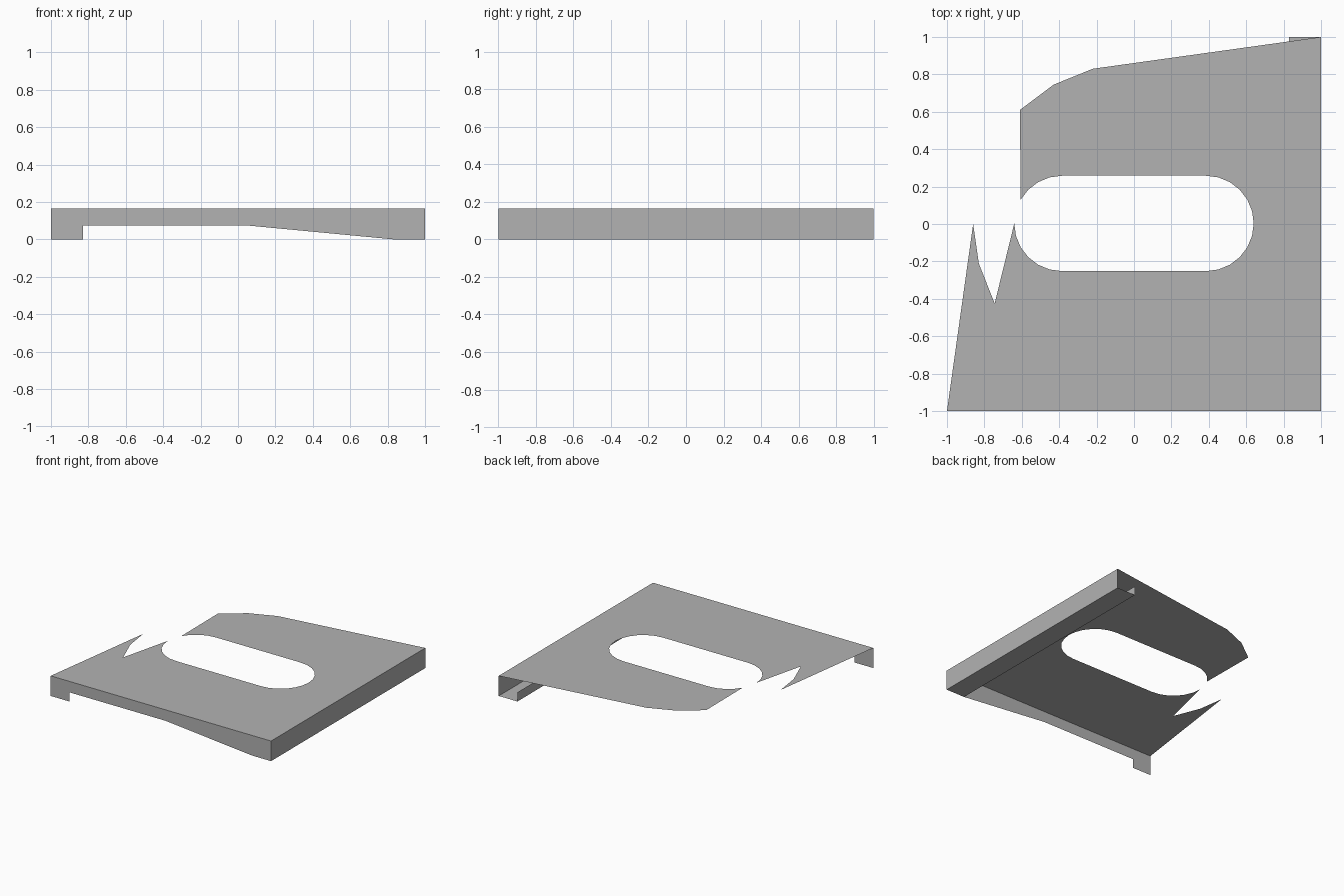
import bpy, bmesh
from math import cos, sin, radians
from mathutils import Vector

cube = bpy.data.objects.get("Cube")
if cube:
    bpy.data.objects.remove(cube, do_unlink=True)

HEIGHT, LIP = 0.165, 0.075      # overall height, height of the turned-up lip
INNER = 0.83                    # inner edge of the folded channel
SLOT_X, SLOT_Y, SLOT_R = 0.385, 0.003, 0.255

grey = bpy.data.materials.new("sheet_grey")
grey.use_nodes = True
colour = (0.448, 0.448, 0.448, 1)
grey.diffuse_color = colour
grey.node_tree.nodes["Principled BSDF"].inputs["Base Color"].default_value = colour


def make_object(name, bm):
    mesh = bpy.data.meshes.new(name)
    bm.to_mesh(mesh)
    bm.free()
    mesh.materials.append(grey)
    obj = bpy.data.objects.new(name, mesh)
    bpy.context.collection.objects.link(obj)
    return obj


def flat_panel(name, points, normal):
    """One flat sheet from an outline."""
    bm = bmesh.new()
    face = bm.faces.new([bm.verts.new(p) for p in points])
    face.normal_update()
    if face.normal.dot(Vector(normal)) < 0:
        face.normal_flip()
    bmesh.ops.triangulate(bm, faces=bm.faces[:], ngon_method='EAR_CLIP')
    return make_object(name, bm)


def slot_arc(side, start, end):
    """Points on one rounded slot end, every 15 degrees."""
    step = -15
    return [(side * SLOT_X + SLOT_R * cos(radians(a)),
             SLOT_Y + SLOT_R * sin(radians(a)))
            for a in range(start, end + step, step)]


# Top sheet: the outline runs in through the gap and round the slot
outline = [(-1, -1), (1, -1), (1, 1), (-0.22, 0.83), (-0.43, 0.745), (-0.61, 0.61)]
outline += slot_arc(-1, 150, 90) + slot_arc(1, 90, -90) + slot_arc(-1, 270, 180)
outline += [(-0.745, -0.425), (-0.83, -0.21), (-0.86, 0)]
flat_panel("top_sheet", [(x, y, HEIGHT) for x, y in outline], (0, 0, 1))

# Front skirt with a cut-away lower edge and a corner tab
skirt = [(-1, 0), (-INNER, 0), (-INNER, LIP), (0.04, LIP), (INNER, 0),
         (1, 0), (1, HEIGHT), (-1, HEIGHT)]
flat_panel("front_skirt", [(x, -1, z) for x, z in skirt], (0, -1, 0))

# Left side folded channel: skirt, bottom flange and turned-up lip
bm = bmesh.new()
rows = [(bm.verts.new((x, -1, z)), bm.verts.new((x, 1, z)))
        for x, z in [(1, HEIGHT), (1, 0), (INNER, 0), (INNER, LIP)]]
for (a, b), (c, d) in zip(rows, rows[1:]):
    bm.faces.new((a, c, d, b))
make_object("left_channel", bm)
